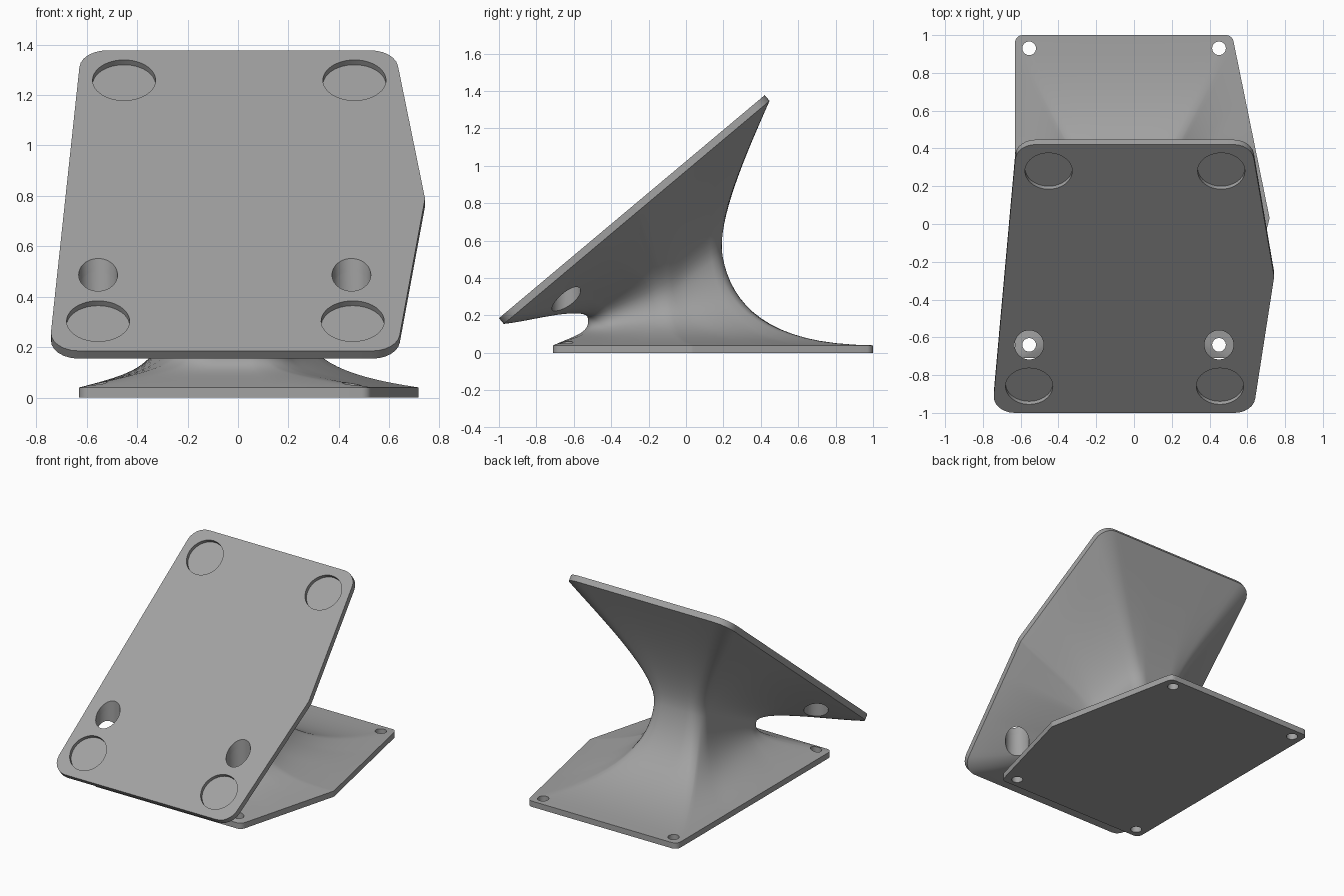
import bpy, bmesh, math
from mathutils import Vector, Matrix

if "Cube" in bpy.data.objects:
    bpy.data.objects.remove(bpy.data.objects["Cube"])

grey = bpy.data.materials.new("mid_grey")
grey.diffuse_color = (0.36, 0.36, 0.36, 1)
grey.use_nodes = True
grey.node_tree.nodes["Principled BSDF"].inputs["Base Color"].default_value = grey.diffuse_color

TILT = math.radians(40)
THICK = 0.04
# Frame of the tilted plate: origin at its low front edge, local z is its normal
FRAME = Matrix.Translation((0, -1, 0.185)) @ Matrix.Rotation(TILT, 4, 'X')


def rounded(corners, arc=6, side=22):
    """Rounded polygon from (x, y, radius); each corner and its side give arc + side points."""
    n, arcs = len(corners), []
    for i, (x, y, r) in enumerate(corners):
        p = Vector((x, y))
        a = (Vector(corners[i - 1][:2]) - p).normalized()
        b = (Vector(corners[(i + 1) % n][:2]) - p).normalized()
        half = a.angle(b) / 2
        centre = p + (a + b).normalized() * (r / math.sin(half))
        start = p + a * (r / math.tan(half)) - centre
        turn = math.pi - 2 * half
        arcs.append([centre + Matrix.Rotation(turn * k / arc, 2) @ start for k in range(arc + 1)])
    pts = []
    for i, run in enumerate(arcs):
        pts += run
        nxt = arcs[(i + 1) % n][0]
        pts += [run[-1].lerp(nxt, k / side) for k in range(1, side)]
    return pts


def skin(name, rings):
    """Closed solid through a list of equal-length rings."""
    bm = bmesh.new()
    rows = [[bm.verts.new(p) for p in ring] for ring in rings]
    n = len(rows[0])
    for lo, hi in zip(rows, rows[1:]):
        for i in range(n):
            j = (i + 1) % n
            bm.faces.new((lo[i], lo[j], hi[j], hi[i]))
    bm.faces.new(rows[0][::-1])
    bm.faces.new(rows[-1])
    bmesh.ops.recalc_face_normals(bm, faces=bm.faces)
    me = bpy.data.meshes.new(name)
    bm.to_mesh(me)
    bm.free()
    ob = bpy.data.objects.new(name, me)
    bpy.context.collection.objects.link(ob)
    me.materials.append(grey)
    return ob


def cylinder(name, x, y, r, z0, z1, frame=Matrix()):
    def ring(z):
        return [frame @ Vector((x + r * math.cos(k * math.tau / 48),
                                y + r * math.sin(k * math.tau / 48), z)) for k in range(48)]
    return skin(name, [ring(z0), ring(z1)])


def cut(ob, cutters):
    bpy.context.view_layer.objects.active = ob
    for c in cutters:
        m = ob.modifiers.new("hole", 'BOOLEAN')
        m.operation, m.solver, m.object = 'DIFFERENCE', 'EXACT', c
        bpy.ops.object.modifier_apply(modifier=m.name)


# Plate outlines (five sided, with a blunt point on the right)
base_line = rounded([(-.63, -.71, .04), (.52, -.71, .04), (.718, .03, .04),
                     (.52, 1, .04), (-.63, 1, .04)])
top_line = rounded([(-.75, 0, .11), (.63, 0, .11), (.742, .94, .04),
                    (.622, 1.855, .11), (-.622, 1.855, .11)])
# Waist: generous corners that fan out to wide parts of the plate edges
waist_line = rounded([(-.25, -.525, .16), (.17, -.525, .16), (.27, -.12, .16),
                      (.12, .195, .1), (-.24, .195, .1)], arc=20, side=8)
waist_line = waist_line[7:] + waist_line[:7]

base_plate = skin("base_plate", [[Vector((p.x, p.y, z)) for p in base_line] for z in (0, THICK)])
top_plate = skin("top_plate", [[FRAME @ Vector((p.x, p.y, w)) for p in top_line]
                               for w in (-THICK, 0)])


# Flared neck: each strand runs base edge -> narrow waist -> underside of top plate
def bezier(a, b, c, d, t):
    u = 1 - t
    return a * u**3 + b * (3 * u * u * t) + c * (3 * u * t * t) + d * t**3


INV = FRAME.inverted()
UP = Vector((0, -math.sin(TILT / 4), math.cos(TILT / 4)))
strands = []
for b, m, t in zip(base_line, waist_line, top_line):
    front = min(1, max(0, (0.2 - m.y) / 0.7))
    right = min(1, max(0, (m.x - 0.05) / 0.2)) * min(1, front * 3)
    low = Vector((b.x, b.y, THICK))
    mid = Vector((m.x, m.y, 0.19 + (m.y + 0.52) * 0.46 - 0.07 * right))
    high = FRAME @ Vector((t.x, t.y, -THICK))
    rise = mid.z - THICK
    foot = Vector((mid.x, mid.y, THICK + rise * 0.55 * front))
    loc = INV @ mid
    drop = -THICK - loc.z
    roof = FRAME @ Vector((loc.x, loc.y, -THICK))
    aim = roof.lerp(mid, 0.75 + 0.13 * front)
    first = (low, low.lerp(foot, 0.7), mid - UP * rise * 0.55, mid)
    second = (mid, mid + UP * drop * (0.4 - 0.08 * front), high.lerp(aim, 0.35), high)
    N = 16
    strands.append([bezier(*first, k / N) for k in range(N)] +
                   [bezier(*second, k / N) for k in range(N + 1)])
neck = skin("flared_neck", list(zip(*strands)))

# Screw holes in the base, wide access holes above the front pair, round recesses on top
screws = [cylinder("screw_cutter", x, y, .036, -.1, .16) for x in (-.555, .45) for y in (-.64, .93)]
access = [cylinder("access_cutter", x, -.64, .077, .15, 1) for x in (-.555, .45)]
recesses = [cylinder("recess_cutter", x, s, .125, -.025, .1, FRAME)
            for x, s in ((-.555, .184), (.455, .184), (-.452, 1.671), (.462, 1.671))]
cut(base_plate, screws)
cut(neck, screws + access)
cut(top_plate, access + recesses)
for c in screws + access + recesses:
    bpy.data.objects.remove(c)

# Smooth curved faces, keep rims sharp
for ob in (base_plate, top_plate, neck):
    bpy.ops.object.select_all(action='DESELECT')
    ob.select_set(True)
    bpy.context.view_layer.objects.active = ob
    bpy.ops.object.shade_smooth_by_angle(angle=math.radians(30))
